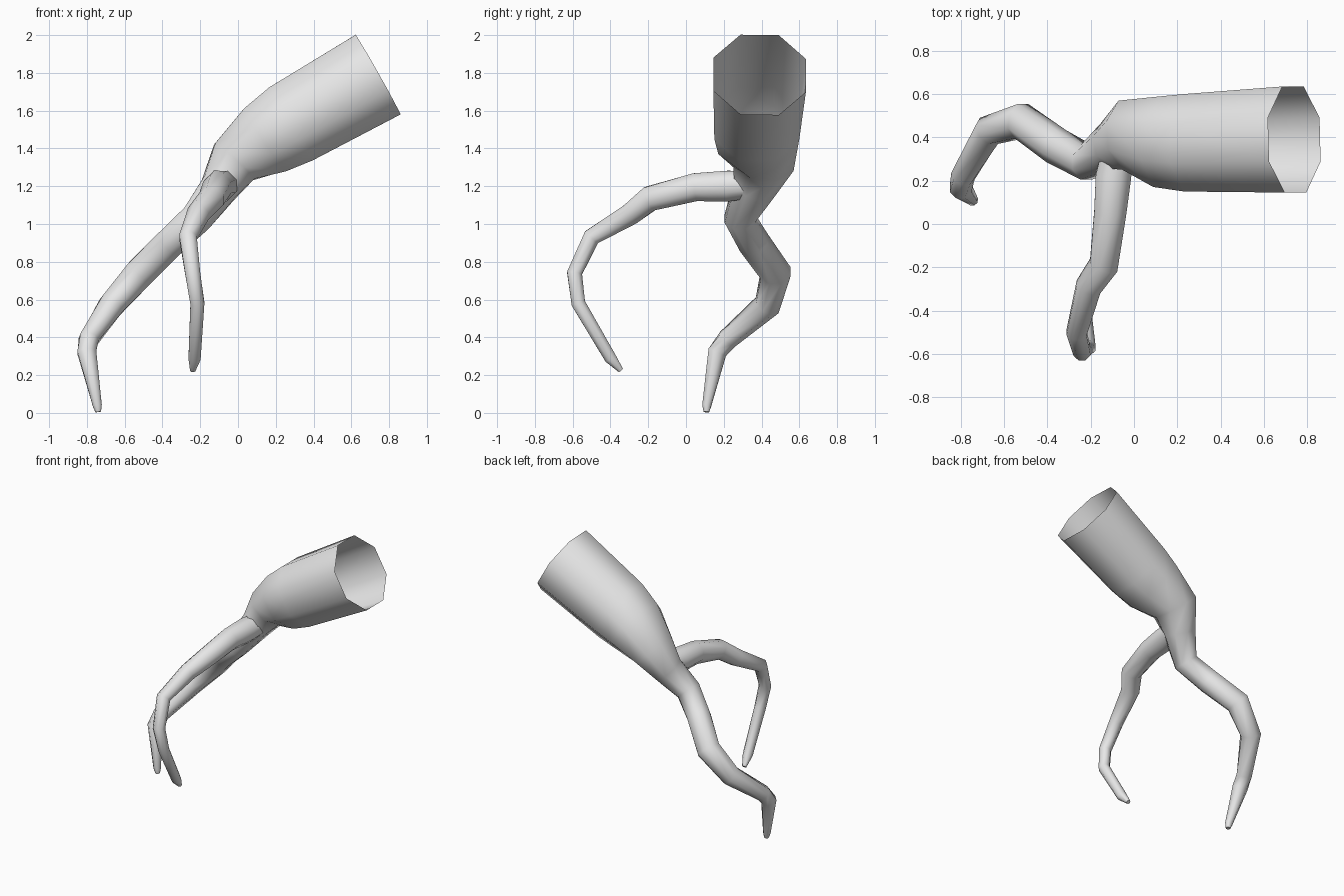
import bpy, bmesh, math
from mathutils import Vector

cube = bpy.data.objects.get("Cube")
if cube:
    bpy.data.objects.remove(cube, do_unlink=True)

# Single plain grey material
grey = bpy.data.materials.new("plain grey")
grey.use_nodes = True
colour = (0.8, 0.8, 0.8, 1)
grey.diffuse_color = colour
bsdf = next(n for n in grey.node_tree.nodes if n.type == 'BSDF_PRINCIPLED')
bsdf.inputs["Base Color"].default_value = colour

SIDES = 8


def limb(name, rings, side_axis):
    """Skin eight-sided rings (x, y, z, side radius, other radius); only the far end is closed."""
    centres = [Vector(r[:3]) for r in rings]
    steps = [(b - a).normalized() for a, b in zip(centres, centres[1:])]
    bm = bmesh.new()
    loops = []
    for i, (c, r) in enumerate(zip(centres, rings)):
        along = (steps[max(i - 1, 0)] + steps[min(i, len(steps) - 1)]).normalized()
        u = (side_axis - along * side_axis.dot(along)).normalized()
        v = along.cross(u)
        grow = 1 / math.cos(math.pi / SIDES)
        loop = []
        for k in range(SIDES):
            a = 2 * math.pi * (k + 0.5) / SIDES
            offset = u * math.cos(a) * r[3] + v * math.sin(a) * r[-1]
            loop.append(bm.verts.new(c + offset * grow))
        loops.append(loop)
    for a, b in zip(loops, loops[1:]):
        for k in range(SIDES):
            n = (k + 1) % SIDES
            bm.faces.new((a[k], a[n], b[n], b[k]))
    bm.faces.new(loops[-1])
    mesh = bpy.data.meshes.new(name)
    bm.to_mesh(mesh)
    bm.free()
    mesh.materials.append(grey)
    obj = bpy.data.objects.new(name, mesh)
    bpy.context.collection.objects.link(obj)
    bpy.ops.object.select_all(action='DESELECT')
    obj.select_set(True)
    bpy.context.view_layer.objects.active = obj
    bpy.ops.object.shade_smooth_by_angle(angle=math.radians(50))
    return obj


# Hollow sleeve narrowing into the rear claw
limb("sleeve_and_rear_claw", [
    (0.74, 0.39, 1.79, 0.245, 0.242),
    (0.28, 0.375, 1.53, 0.225, 0.225),
    (0.15, 0.38, 1.45, 0.21, 0.20),
    (-0.02, 0.41, 1.33, 0.16, 0.14),
    (-0.10, 0.36, 1.19, 0.11, 0.10),
    (-0.22, 0.285, 1.03, 0.08, 0.085),
    (-0.36, 0.36, 0.90, 0.08),
    (-0.52, 0.475, 0.74, 0.08),
    (-0.67, 0.43, 0.57, 0.068),
    (-0.79, 0.22, 0.39, 0.052),
    (-0.80, 0.165, 0.32, 0.05),
    (-0.745, 0.11, 0.04, 0.024),
    (-0.74, 0.108, 0.005, 0.015),
], Vector((0, 1, 0)))

# Front claw, rooted in the wrist
limb("front_claw", [
    (-0.07, 0.36, 1.21, 0.07),
    (-0.095, 0.22, 1.20, 0.082),
    (-0.11, 0.05, 1.195, 0.074),
    (-0.14, -0.19, 1.135, 0.066),
    (-0.21, -0.29, 1.055, 0.058),
    (-0.265, -0.50, 0.93, 0.046),
    (-0.24, -0.59, 0.74, 0.04),
    (-0.215, -0.57, 0.58, 0.037),
    (-0.23, -0.40, 0.29, 0.032),
    (-0.24, -0.345, 0.225, 0.014),
], Vector((1, 0, 0)))
